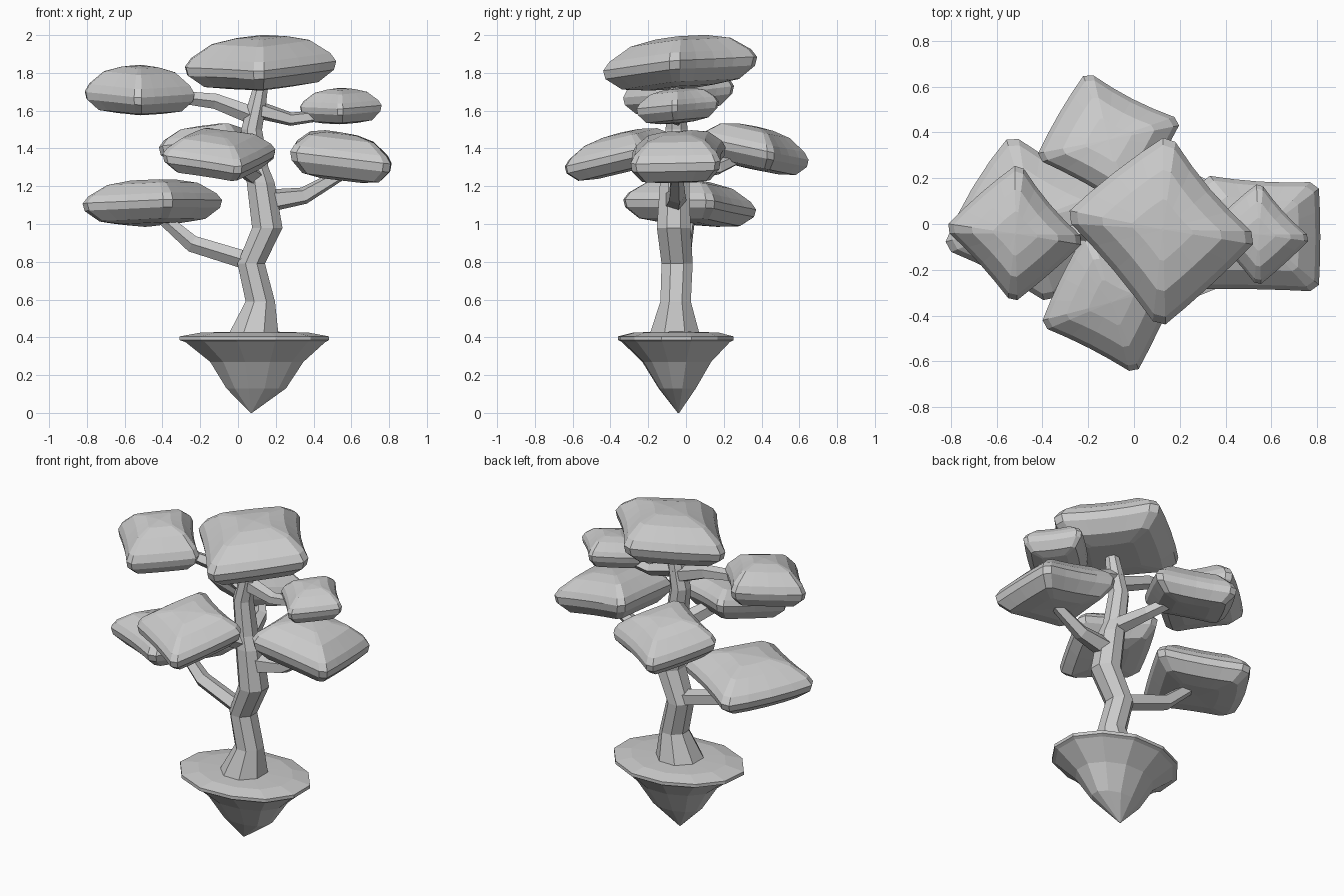
import bpy, bmesh, math, random
from mathutils import Vector

random.seed(4)


def loft(name, rings):
    """Skin a stack of equal-sized rings and close both ends."""
    bm = bmesh.new()
    loops = [[bm.verts.new(p) for p in r] for r in rings]
    n = len(loops[0])
    for a, b in zip(loops, loops[1:]):
        for i in range(n):
            j = (i + 1) % n
            bm.faces.new((a[i], a[j], b[j], b[i]))
    bm.faces.new(loops[0][::-1])
    bm.faces.new(loops[-1])
    bmesh.ops.recalc_face_normals(bm, faces=bm.faces)
    me = bpy.data.meshes.new(name)
    bm.to_mesh(me)
    bm.free()
    ob = bpy.data.objects.new(name, me)
    bpy.context.collection.objects.link(ob)
    return ob


def ellipse(cx, cy, z, rx, ry, n, jitter=None):
    pts = []
    for i in range(n):
        a = 2 * math.pi * (i + 0.5) / n
        k = jitter[i] if jitter else 1.05
        pts.append(Vector((cx + rx * k * math.cos(a), cy + ry * k * math.sin(a), z)))
    return pts


def branch(name, path, radii, n=5):
    """Bent tapering tube with few sides."""
    pts = [Vector(p) for p in path]
    rings = []
    for i, p in enumerate(pts):
        t = (pts[min(i + 1, len(pts) - 1)] - pts[max(i - 1, 0)]).normalized()
        side = t.cross(Vector((0, 0, 1))).normalized()
        up = side.cross(t)
        rings.append([p + 1.12 * radii[i] * (math.cos(a) * side + math.sin(a) * up)
                      for a in (2 * math.pi * (k + 0.5) / n for k in range(n))])
    return loft(name, rings)


def leaf_pad(name, corners, up, down, sags=(0.05, -0.03, 0.08, -0.05)):
    """Four-cornered cushion with blunt corners; sides alternately hollow and full."""
    cs = [Vector(c) for c in corners]
    mid = sum(cs, Vector()) / 4
    cs = [mid + (c - mid) * 1.065 for c in cs]
    outline = []
    for i in range(4):
        a, b = cs[i], cs[(i + 1) % 4]
        for t in (0.065, 0.27, 0.5, 0.73, 0.935):
            p = a.lerp(b, t)
            p += (mid - p) * sags[i] * 4 * t * (1 - t)
            outline.append(p)
    profile = [(0.02, -down), (0.42, -down), (0.76, -0.86 * down), (0.97, -0.36 * down),
               (1.0, 0.0), (0.92, 0.3 * up), (0.65, 0.78 * up), (0.33, 0.96 * up), (0.02, up)]
    return loft(name, [[mid + (p - mid) * s + Vector((0, 0, dz)) for p in outline]
                       for s, dz in profile])


# Floating earth base: flared cone with thin rim
jit = [random.uniform(0.98, 1.05) for _ in range(12)]
base = [(0.07, -0.04, 0.0, 0.004, 0.004), (0.10, -0.045, 0.13, 0.16, 0.10),
        (0.105, -0.047, 0.27, 0.25, 0.185), (0.1, -0.05, 0.375, 0.375, 0.29),
        (0.095, -0.05, 0.385, 0.40, 0.31), (0.095, -0.05, 0.405, 0.40, 0.31),
        (0.095, -0.05, 0.425, 0.29, 0.23), (0.095, -0.05, 0.433, 0.01, 0.01)]
loft("earth_base", [ellipse(*r, 12, jit) for r in base])

# Crooked trunk
trunk = [(0.083, -0.06, 0.42, 0.135, 0.135), (0.118, -0.055, 0.59, 0.08, 0.083),
         (0.070, -0.047, 0.79, 0.075, 0.085), (0.155, -0.065, 0.98, 0.083, 0.092),
         (0.120, -0.06, 1.22, 0.076, 0.08), (0.10, -0.055, 1.30, 0.063, 0.07),
         (0.072, -0.05, 1.50, 0.057, 0.06), (0.10, -0.05, 1.63, 0.05, 0.05),
         (0.13, -0.05, 1.78, 0.035, 0.035)]
loft("trunk", [ellipse(*r, 8) for r in trunk])

# Branches reaching each pad
branch("lower_left_branch", [(0.07, -0.05, 0.80), (-0.24, -0.01, 0.895), (-0.42, 0.02, 1.05)],
       (0.045, 0.042, 0.03))
branch("right_branch", [(0.14, -0.06, 1.12), (0.35, -0.05, 1.15), (0.54, -0.05, 1.26)],
       (0.058, 0.042, 0.03))
branch("upper_left_branch", [(0.09, -0.05, 1.57), (-0.12, -0.03, 1.65), (-0.38, -0.04, 1.68)],
       (0.045, 0.038, 0.028))
branch("upper_right_branch", [(0.09, -0.05, 1.61), (0.28, -0.05, 1.555), (0.48, -0.05, 1.58)],
       (0.045, 0.033, 0.026))
branch("front_branch", [(0.11, -0.06, 1.24), (0.01, -0.2, 1.31), (-0.08, -0.34, 1.36)],
       (0.05, 0.042, 0.03))
branch("back_branch", [(0.11, -0.05, 1.27), (0.04, 0.17, 1.3), (-0.08, 0.34, 1.38)],
       (0.05, 0.036, 0.028))

# Foliage pads
leaf_pad("top_foliage", [(-0.28, 0.03, 1.83), (0.11, -0.435, 1.81),
                         (0.52, -0.06, 1.865), (0.155, 0.37, 1.885)], 0.147, 0.125)
leaf_pad("upper_left_foliage", [(-0.81, -0.02, 1.70), (-0.53, -0.33, 1.67),
                                (-0.23, -0.07, 1.69), (-0.50, 0.25, 1.73)], 0.14, 0.11)
leaf_pad("upper_right_foliage", [(0.33, -0.03, 1.62), (0.54, -0.26, 1.61),
                                 (0.76, -0.06, 1.63), (0.55, 0.17, 1.65)], 0.09, 0.092)
leaf_pad("right_foliage", [(0.29, -0.27, 1.38), (0.79, -0.28, 1.32),
                           (0.79, 0.17, 1.33), (0.31, 0.20, 1.41)], 0.125, 0.125,
         (0.02, -0.03, 0.06, 0.02))
leaf_pad("lower_left_foliage", [(-0.81, -0.10, 1.11), (-0.37, -0.33, 1.13),
                                (-0.09, 0.13, 1.125), (-0.53, 0.37, 1.075)], 0.125, 0.11,
         (0.05, -0.02, 0.06, -0.10))
leaf_pad("front_foliage", [(-0.39, -0.44, 1.365), (0.0, -0.64, 1.305),
                           (0.19, -0.24, 1.40), (-0.20, -0.05, 1.45)], 0.105, 0.11)
leaf_pad("back_foliage", [(-0.41, 0.29, 1.41), (-0.03, 0.08, 1.46),
                          (0.19, 0.45, 1.38), (-0.20, 0.65, 1.34)], 0.12, 0.11)
